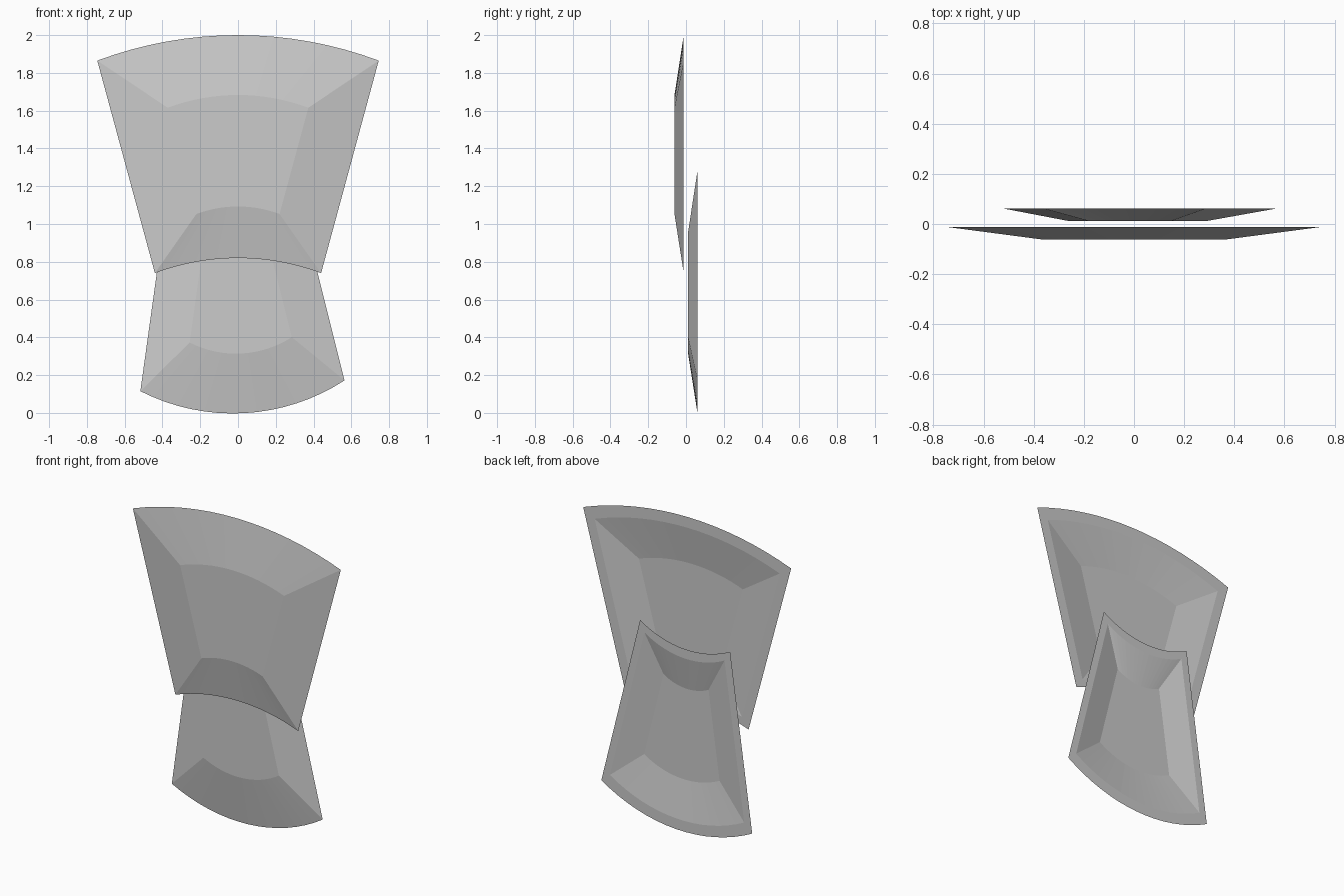
import bpy, bmesh, math
from mathutils import Vector

if "Cube" in bpy.data.objects:
    bpy.data.objects.remove(bpy.data.objects["Cube"])

SEGMENTS = 16


def arc(a, b, ratio):
    """Circular arc from a to b; positive ratio bulges to the left of a->b."""
    a, b = Vector(a), Vector(b)
    chord = b - a
    half = chord.length / 2
    u = chord.normalized()
    n = Vector((-u.y, u.x))
    sag = abs(ratio) * chord.length
    radius = (half * half + sag * sag) / (2 * sag)
    sweep = math.asin(half / radius)
    sign = 1 if ratio > 0 else -1
    mid = (a + b) / 2
    pts = []
    for i in range(SEGMENTS + 1):
        t = sweep * (2 * i / SEGMENTS - 1)
        rise = radius * math.cos(t) - (radius - sag)
        pts.append(mid + u * radius * math.sin(t) + n * sign * rise)
    return pts


def dished_plate(name, top, bottom, ratio, centre, y_rim, y_front, y_floor):
    """Hollow bevelled plate: sharp rim at the back, half-size face in front."""
    upper = arc(*top, ratio)
    lower = arc(*bottom, ratio)
    outline = upper + lower[::-1]
    centre = Vector(centre)
    bm = bmesh.new()

    # rings: recess floor, recess opening, outer rim, front face
    rings = []
    for scale, y in ((0.5, y_floor), (0.89, y_rim), (1.0, y_rim), (0.5, y_front)):
        ring = []
        for p in outline:
            q = centre + (p - centre) * scale
            ring.append(bm.verts.new((q.x, y, q.y)))
        rings.append(ring)
    count = len(outline)
    for r0, r1 in zip(rings, rings[1:]):
        for i in range(count):
            j = (i + 1) % count
            bm.faces.new((r0[i], r0[j], r1[j], r1[i]))

    # flat front face and recess floor, as strips between the two arcs
    for ring in (rings[0], rings[-1]):
        for i in range(SEGMENTS):
            bm.faces.new((ring[i], ring[i + 1], ring[count - 2 - i], ring[count - 1 - i]))
    bmesh.ops.recalc_face_normals(bm, faces=bm.faces[:])
    mesh = bpy.data.meshes.new(name)
    bm.to_mesh(mesh)
    bm.free()
    obj = bpy.data.objects.new(name, mesh)
    bpy.context.collection.objects.link(obj)
    return obj


# upper plate, in front
dished_plate("upper_plate",
             ((-0.745, 1.865), (0.745, 1.865)), ((-0.44, 0.74), (0.44, 0.74)),
             0.0906, (0, 1.366), -0.012, -0.061, -0.050)

# lower plate, behind and slightly tilted
dished_plate("lower_plate",
             ((-0.359, 1.251), (0.286, 1.283)), ((-0.517, 0.115), (0.564, 0.172)),
             -0.134, (0.0055, 0.63), 0.061, 0.011, 0.022)
